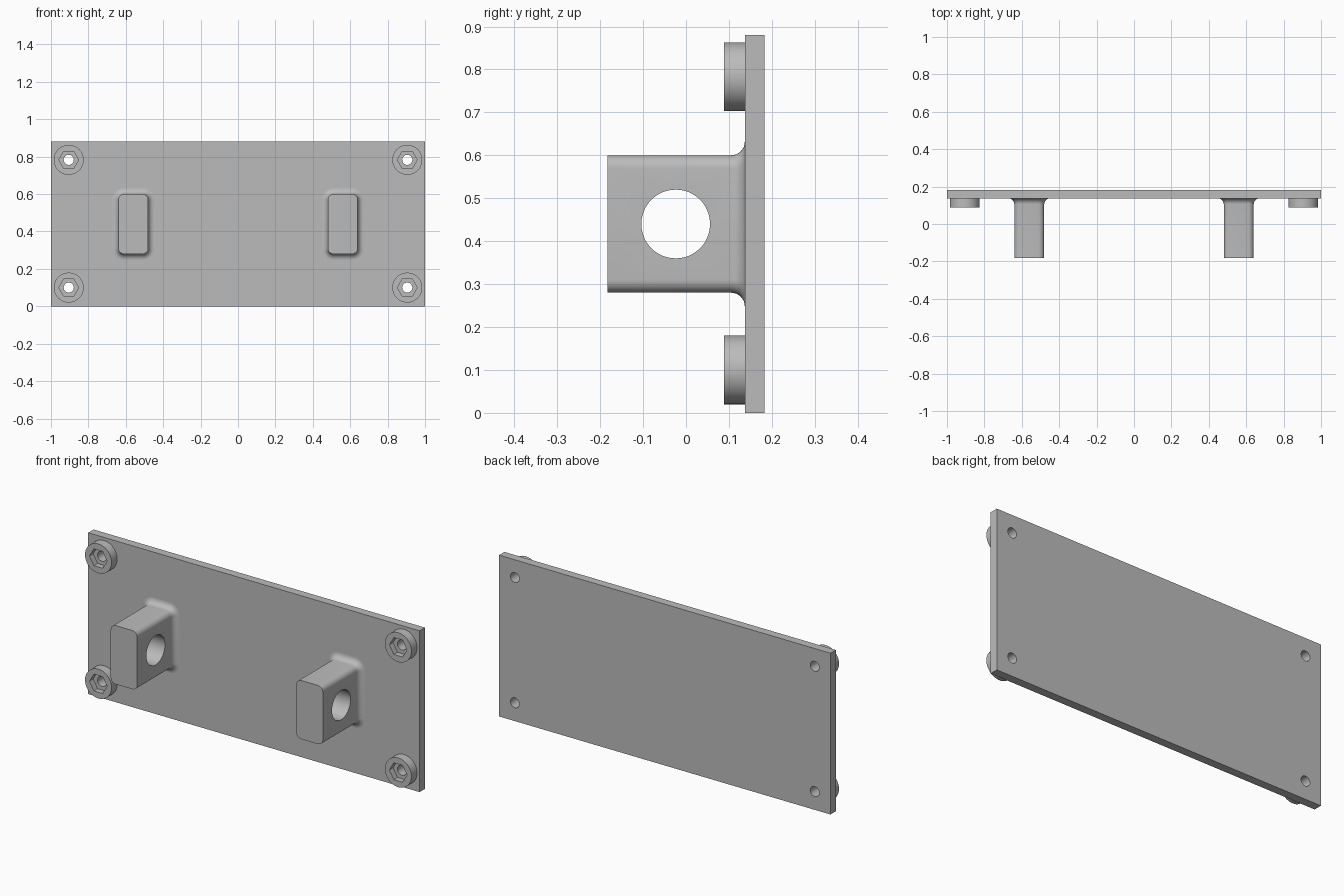
import bpy
import bmesh
from math import pi, sin, cos
from mathutils import Vector

cube = bpy.data.objects.get("Cube")
if cube:
    bpy.data.objects.remove(cube, do_unlink=True)

grey = bpy.data.materials.new("plain_grey")
grey.use_nodes = True
colour = (0.5, 0.5, 0.5, 1)
grey.diffuse_color = colour
grey.node_tree.nodes["Principled BSDF"].inputs["Base Color"].default_value = colour

FRONT, BACK = 0.137, 0.183     # faces of the plate
TIP = -0.183                   # free end of the lugs
WIDTH, HEIGHT = 2.0, 0.88
BOSS_X, BOSS_Z = 0.905, (0.1, 0.783)
BOLT_R = 0.027


def loft(name, rings):
    """Solid skinned through matching closed rings, with flat end caps."""
    bm = bmesh.new()
    loops = [[bm.verts.new(p) for p in ring] for ring in rings]
    for a, b in zip(loops, loops[1:]):
        for i in range(len(a)):
            j = (i + 1) % len(a)
            bm.faces.new((a[i], a[j], b[j], b[i]))
    bm.faces.new(loops[0])
    bm.faces.new(loops[-1])
    bmesh.ops.recalc_face_normals(bm, faces=bm.faces)
    mesh = bpy.data.meshes.new(name)
    bm.to_mesh(mesh)
    bm.free()
    mesh.materials.append(grey)
    obj = bpy.data.objects.new(name, mesh)
    bpy.context.collection.objects.link(obj)
    return obj


def prism(name, centre, radius, depth, sides, axis="Y"):
    """Regular prism running from centre along +axis."""
    rings = []
    for d in (0, depth):
        ring = []
        for i in range(sides):
            u, v = (radius * f(2 * pi * i / sides) for f in (cos, sin))
            ring.append(Vector(centre) + Vector((u, d, v) if axis == "Y" else (d, u, v)))
        rings.append(ring)
    return loft(name, rings)


def cut(obj, cutters):
    """Subtract the cutters and bake the result."""
    for c in cutters:
        c.hide_render = True
        mod = obj.modifiers.new("cut", "BOOLEAN")
        mod.operation, mod.solver, mod.object = "DIFFERENCE", "EXACT", c
    graph = bpy.context.evaluated_depsgraph_get()
    mesh = bpy.data.meshes.new_from_object(obj.evaluated_get(graph))
    obj.modifiers.clear()
    obj.data = mesh
    for c in cutters:
        bpy.data.objects.remove(c, do_unlink=True)


def lug_ring(cx, y, grow):
    """Rounded rectangle across the lug, enlarged by grow."""
    r = 0.03 + grow
    ring = []
    for k, (sx, sz) in enumerate(((1, 1), (-1, 1), (-1, -1), (1, -1))):
        for i in range(9):
            a = (k + i / 8) * pi / 2
            ring.append((cx + sx * 0.05 + r * cos(a), y, 0.44 + sz * 0.13 + r * sin(a)))
    return ring


parts = []

# Back plate with four bolt holes
w = WIDTH / 2
plate = loft("back_plate", [[(-w, y, 0), (w, y, 0), (w, y, HEIGHT), (-w, y, HEIGHT)]
                            for y in (FRONT, BACK)])
corners = [(sx * BOSS_X, z, f"{v}_{h}") for sx, h in ((-1, "right"), (1, "left"))
           for z, v in zip(BOSS_Z, ("lower", "upper"))]
cut(plate, [prism("bolt_hole", (x, 0, z), BOLT_R, 0.4, 32) for x, z, _ in corners])
parts.append(plate)

# Round corner bosses with a hexagonal nut pocket
for x, z, place in corners:
    boss = prism(f"{place}_boss", (x, 0.088, z), 0.08, FRONT - 0.088, 64)
    cut(boss, [prism("nut_pocket", (x, 0.05, z), 0.053, 0.07, 6),
               prism("bolt_hole", (x, 0, z), BOLT_R, 0.4, 32)])
    parts.append(boss)

# Two lugs, filleted into the plate and bored crosswise
FILLET = 0.032
for cx, side in ((-0.56, "right"), (0.56, "left")):
    rings = [lug_ring(cx, TIP, 0)]
    for i in range(9):
        a = i / 8 * pi / 2
        rings.append(lug_ring(cx, FRONT - FILLET + FILLET * sin(a), FILLET * (1 - cos(a))))
    lug = loft(f"{side}_lug", rings)
    cut(lug, [prism("cross_bore", (cx - 0.3, -0.024, 0.44), 0.08, 0.6, 64, "X")])
    parts.append(lug)

# Smooth the curved walls, keep the edges crisp
bpy.ops.object.select_all(action="DESELECT")
for obj in parts:
    obj.select_set(True)
bpy.context.view_layer.objects.active = plate
bpy.ops.object.shade_smooth_by_angle(angle=pi / 6)
